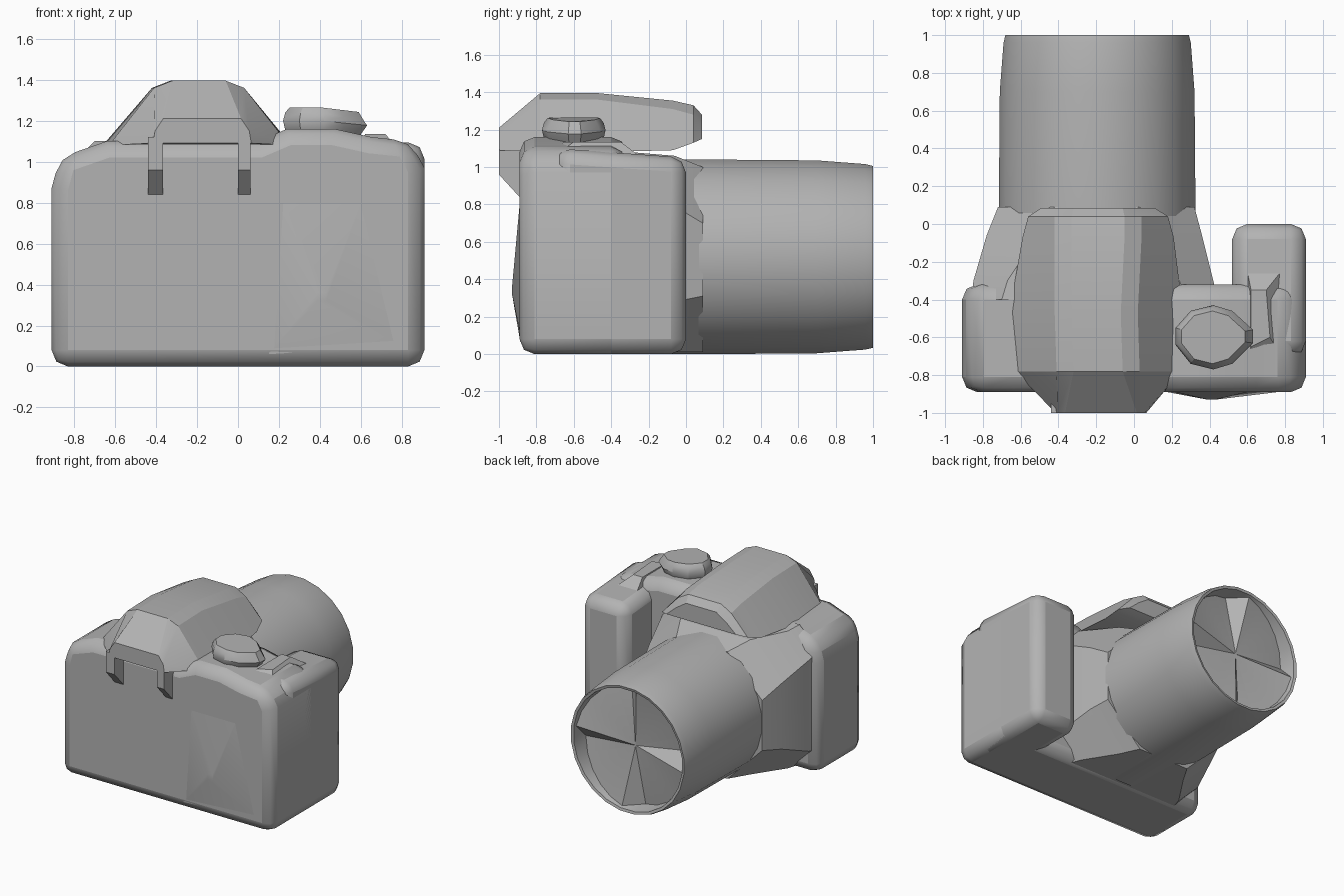
import bpy, bmesh, math
from mathutils import Vector

cube = bpy.data.objects.get("Cube")
if cube:
    bpy.data.objects.remove(cube, do_unlink=True)

GREY = (0.45, 0.45, 0.45, 1.0)
mat = bpy.data.materials.new("mid grey")
mat.use_nodes = True
mat.diffuse_color = GREY
mat.node_tree.nodes["Principled BSDF"].inputs["Base Color"].default_value = GREY


def loft(name, rings, bevel=0.0, segments=2, limit=50, smooth=30):
    """Skin a list of equal-length point rings, cap both ends, bevel sharp edges."""
    bm = bmesh.new()
    loops = [[bm.verts.new(p) for p in ring] for ring in rings]
    n = len(loops[0])
    for a, b in zip(loops, loops[1:]):
        for i in range(n):
            j = (i + 1) % n
            bm.faces.new((a[i], a[j], b[j], b[i]))
    bm.faces.new(loops[0])
    bm.faces.new(loops[-1])
    bmesh.ops.recalc_face_normals(bm, faces=bm.faces)
    mesh = bpy.data.meshes.new(name)
    bm.to_mesh(mesh)
    bm.free()
    ob = bpy.data.objects.new(name, mesh)
    bpy.context.collection.objects.link(ob)
    mesh.materials.append(mat)
    if bevel:
        mod = ob.modifiers.new("soft edges", "BEVEL")
        mod.width, mod.segments = bevel, segments
        mod.limit_method, mod.angle_limit = "ANGLE", math.radians(limit)
        mod.use_clamp_overlap = False
    bpy.ops.object.select_all(action="DESELECT")
    ob.select_set(True)
    bpy.context.view_layer.objects.active = ob
    bpy.ops.object.shade_smooth_by_angle(angle=math.radians(smooth))
    return ob


def slab(profile, y):
    return [(x, y, z) for x, z in profile]


def level(outline, z):
    return [(x, y, z) for x, y in outline]


# Main body: front outline run from back panel to lens side
outline = [(-0.91, 0), (-0.91, 0.87), (-0.87, 1.02), (-0.64, 1.1), (0.1, 1.1),
           (0.24, 1.16), (0.47, 1.16), (0.65, 1.12), (0.84, 1.1), (0.91, 0.97), (0.91, 0)]
loft("body", [slab(outline, -0.89), slab(outline, -0.32)], 0.08)

# Hand grip
grip = [(0.52, -0.7), (0.91, -0.7), (0.91, 0), (0.52, 0)]
grip_top = [(x, y, 1.1 - 0.05 * (y > -0.1)) for x, y in grip]
loft("hand_grip", [level(grip, 0), grip_top], 0.08)

# Raised thumb rest on the back panel
thumb = [(0.2, 0.85), (0.62, 0.85), (0.8, 0.1), (0.15, 0.06)]
tip = [(0.39, 0.36), (0.43, 0.36), (0.43, 0.32), (0.39, 0.32)]
loft("thumb_rest", [slab(thumb, -0.885), slab(tip, -0.93)])


# Lens mount: chamfered frame that narrows toward the lens
def frame(y, left, right, bottom, top, cut):
    c = cut
    return slab([(left + c, bottom), (right - c, bottom), (right, bottom + c),
                 (right, top - c), (right - c, top), (left + c, top),
                 (left, top - c), (left, bottom + c)], y)


loft("lens_mount", [frame(-0.4, -0.86, 0.44, 0.01, 1.1, 0.16),
                    frame(-0.3, -0.85, 0.42, 0.01, 1.08, 0.18),
                    frame(-0.06, -0.78, 0.36, 0.01, 1.06, 0.27),
                    frame(0.09, -0.72, 0.32, 0.01, 1.0, 0.3)], smooth=15)

# Lens barrel with a recessed front of four slanted sectors
SIDES, CX, CZ = 24, -0.195, 0.52


def ring(y, r, slant=0.0):
    pts = []
    for i in range(SIDES):
        a = math.tau * (i + 0.5) / SIDES
        depth = slant * (i % 6) / 5
        pts.append((CX + r * math.cos(a), y - depth, CZ + r * math.sin(a)))
    return pts


loft("lens_barrel", [ring(-0.35, 0.52), ring(0.09, 0.525), ring(0.7, 0.52),
                     ring(0.96, 0.5), ring(1.0, 0.49), ring(0.995, 0.47),
                     ring(0.98, 0.46, 0.12), ring(0.9, 0.01)])


# Viewfinder hump, lofted from back to front
def hump(y, base_w, base_z, mid_w, mid_z, top_w, top_z, cx):
    half = [(base_w, base_z), (mid_w, mid_z), (top_w, top_z)]
    return slab([(cx - w, z) for w, z in half] +
                [(cx + w, z) for w, z in reversed(half)], y)


loft("viewfinder_hump", [hump(-1.0, 0.24, 1.09, 0.23, 1.15, 0.19, 1.21, -0.175),
                         hump(-0.78, 0.44, 1.08, 0.22, 1.36, 0.13, 1.395, -0.19),
                         hump(-0.47, 0.46, 1.08, 0.22, 1.36, 0.13, 1.395, -0.2),
                         hump(-0.07, 0.4, 1.09, 0.23, 1.31, 0.14, 1.355, -0.19),
                         hump(0.04, 0.37, 1.13, 0.23, 1.28, 0.14, 1.33, -0.19),
                         hump(0.085, 0.3, 1.15, 0.22, 1.22, 0.13, 1.28, -0.19)],
     smooth=20)

# Eyepiece prongs below the back of the hump
side = [(-1.0, 1.12), (-1.0, 0.96), (-0.89, 0.84), (-0.8, 0.84), (-0.8, 1.12)]
for name, inner, outer in (("eyepiece_prong_right", -0.365, -0.44),
                           ("eyepiece_prong_left", 0.0, 0.06)):
    loft(name, [[(x, y, z) for y, z in side] for x in (inner, outer)])

# Mode dial with a pointed end
dial = [(0.63, -0.56), (0.52, -0.46), (0.42, -0.43), (0.3, -0.46), (0.22, -0.55),
        (0.22, -0.64), (0.3, -0.74), (0.42, -0.77), (0.52, -0.74), (0.63, -0.63)]
middle = Vector((0.4, -0.6))


def dial_ring(scale, z, tilt=0.0):
    pts = [middle + (Vector(p) - middle) * scale for p in dial]
    return [(p.x, p.y, z - tilt * max(0, p.x - middle.x)) for p in pts]


loft("mode_dial", [dial_ring(0.7, 1.08), dial_ring(0.95, 1.16), dial_ring(1.0, 1.2, 0.1),
                   dial_ring(0.94, 1.24, 0.2), dial_ring(0.82, 1.265, 0.12)])

# Shutter ridge on top of the grip side
ridge = [(0.6, -0.75), (0.78, -0.7), (0.78, -0.25), (0.6, -0.25)]
ridge_top = [(0.62, -0.65), (0.72, -0.6), (0.7, -0.35), (0.62, -0.35)]
loft("shutter_ridge", [level(ridge, 1.06), level(ridge_top, 1.135)])
